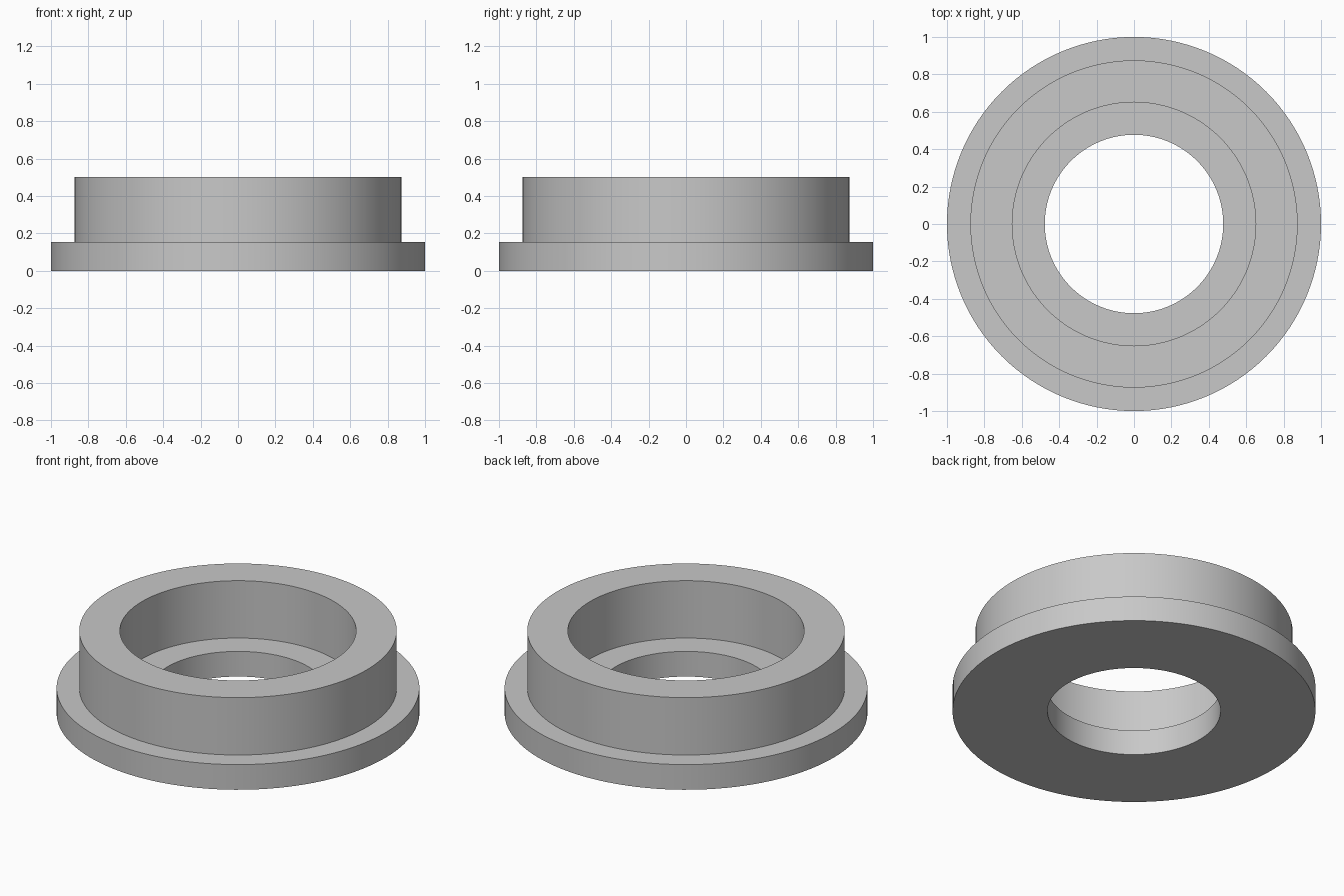
import bpy
import bmesh
from math import cos, sin, tau, radians

cube = bpy.data.objects.get("Cube")
if cube:
    bpy.data.objects.remove(cube, do_unlink=True)

# Plain grey metal
grey = bpy.data.materials.new("light grey")
grey.use_nodes = True
colour = (0.58, 0.58, 0.58, 1)
grey.diffuse_color = colour
grey.node_tree.nodes["Principled BSDF"].inputs["Base Color"].default_value = colour

# Dimensions
SEGMENTS = 128
bore, recess, collar, flange = 0.477, 0.651, 0.875, 1.0
flange_top, collar_top = 0.153, 0.502

# Closed cross-section: flange, collar, recess and bore
profile = [
    (bore, 0), (flange, 0), (flange, flange_top), (collar, flange_top),
    (collar, collar_top), (recess, collar_top), (recess, flange_top),
    (bore, flange_top),
]


def lathe(name, section, material):
    """Revolve a closed section around the z axis."""
    bm = bmesh.new()
    rings = []
    for i in range(SEGMENTS):
        a = tau * i / SEGMENTS
        rings.append([bm.verts.new((r * cos(a), r * sin(a), z)) for r, z in section])
    for i, ring in enumerate(rings):
        following = rings[(i + 1) % SEGMENTS]
        for j in range(len(section)):
            k = (j + 1) % len(section)
            bm.faces.new((ring[j], following[j], following[k], ring[k]))
    bmesh.ops.recalc_face_normals(bm, faces=bm.faces)
    mesh = bpy.data.meshes.new(name)
    bm.to_mesh(mesh)
    bm.free()
    mesh.materials.append(material)
    obj = bpy.data.objects.new(name, mesh)
    bpy.context.collection.objects.link(obj)
    return obj


# Flanged bushing with a stepped bore
bushing = lathe("flanged_bushing", profile, grey)
bpy.ops.object.select_all(action="DESELECT")
bushing.select_set(True)
bpy.context.view_layer.objects.active = bushing
bpy.ops.object.shade_smooth_by_angle(angle=radians(30))
